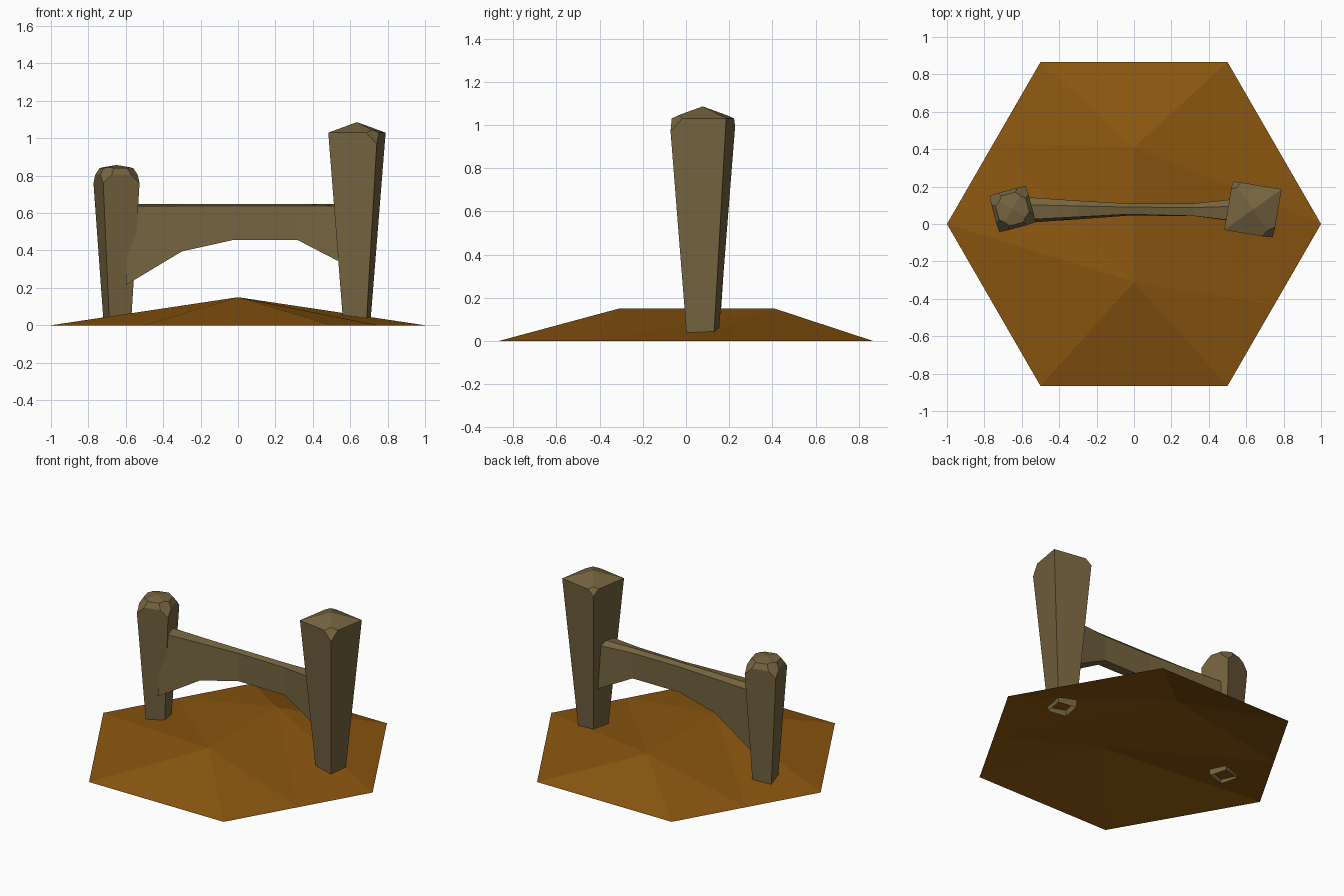
import bpy, bmesh, math
from mathutils import Vector, Matrix

if "Cube" in bpy.data.objects:
    bpy.data.objects.remove(bpy.data.objects["Cube"])


def material(name, rgb):
    m = bpy.data.materials.new(name)
    m.diffuse_color = (*rgb, 1)
    m.use_nodes = True
    m.node_tree.nodes["Principled BSDF"].inputs["Base Color"].default_value = m.diffuse_color
    return m


wood = material("weathered wood", (0.178, 0.127, 0.051))
earth = material("brown earth", (0.258, 0.093, 0.005))


def finish(bm, name, mat):
    bmesh.ops.recalc_face_normals(bm, faces=bm.faces)
    me = bpy.data.meshes.new(name)
    bm.to_mesh(me)
    bm.free()
    me.materials.append(mat)
    ob = bpy.data.objects.new(name, me)
    bpy.context.collection.objects.link(ob)
    return ob


def skin(bm, rings):
    """Join successive rings of vertices with quads."""
    for a, b in zip(rings, rings[1:]):
        n = len(a)
        for i in range(n):
            bm.faces.new((a[i], a[(i + 1) % n], b[(i + 1) % n], b[i]))


# Tapered post: square rings (z, half width), a low point on top, chipped corners
def post(name, base, top, angle, rings, peak, chips):
    bm = bmesh.new()
    zmax = rings[-1][0]
    layers = []
    for z, h in rings:
        c = Vector(base).lerp(Vector(top), z / zmax)
        rot = Matrix.Rotation(math.radians(angle), 2)
        layer = []
        for sx, sy in ((-1, -1), (1, -1), (1, 1), (-1, 1)):
            p = c + rot @ Vector((sx * h, sy * h))
            layer.append(bm.verts.new((p.x, p.y, z)))
        layers.append(layer)
    skin(bm, layers)
    apex = bm.verts.new((*top, peak))
    last = layers[-1]
    for i in range(4):
        bm.faces.new((last[i], last[(i + 1) % 4], apex))
    # slice a corner: start depth down the corner edge, run along the eaves
    turn = Matrix.Rotation(math.radians(angle), 3, 'Z')
    eave_z, eave_h = max(rings, key=lambda r: r[1])
    for sx, sy, drop, run in chips:
        corner = Vector((*top, 0)) + turn @ Vector((sx * eave_h, sy * eave_h, 0))
        corner.z = eave_z - drop
        n = turn @ Vector((sx / run, sy / run, 1 / drop))
        cut = bmesh.ops.bisect_plane(bm, geom=bm.verts[:] + bm.edges[:] + bm.faces[:],
                                     plane_co=corner, plane_no=n.normalized(), clear_outer=True)
        edges = [e for e in cut["geom_cut"] if isinstance(e, bmesh.types.BMEdge)]
        bmesh.ops.contextual_create(bm, geom=edges)
    return finish(bm, name, wood)


post("short_post", (-0.645, 0.08), (-0.65, 0.08), 15,
     [(0.01, 0.06), (0.805, 0.103), (0.84, 0.083)], 0.857,
     [(sx, sy, 0.05, 0.05) for sx in (-1, 1) for sy in (-1, 1)])
post("tall_post", (0.635, 0.077), (0.636, 0.077), -9.6,
     [(0.01, 0.063), (1.03, 0.133)], 1.086,
     [(1, -1, 0.07, 0.06), (-1, 1, 0.04, 0.045)])

# Rail with curved brace underneath, pinched in the middle
# stations: x, bottom z, front y at bottom, front y at top, back y
bm = bmesh.new()
sections = []
for x, zb, f0, f1, b in ((-0.60, 0.215, 0.005, 0.022, 0.145),
                         (-0.30, 0.395, 0.025, 0.038, 0.125),
                         (-0.03, 0.455, 0.045, 0.052, 0.110),
                         (0.32, 0.455, 0.043, 0.043, 0.110),
                         (0.60, 0.310, 0.005, 0.010, 0.140)):
    profile = [(f0, zb), (b, zb), (b, 0.625), ((f1 + 2 * b) / 3, 0.648), (f1, 0.638)]
    sections.append([bm.verts.new((x, y, z)) for y, z in profile])
skin(bm, sections)
bm.faces.new(sections[0])
bm.faces.new(sections[-1])
finish(bm, "rail", wood)

# Hexagonal mound with a short ridge, open underneath; the halves match by a half turn
bm = bmesh.new()
rim = [bm.verts.new((math.cos(k * math.pi / 3), math.sin(k * math.pi / 3), 0)) for k in range(6)]
back = bm.verts.new((0, 0.41, 0.15))
front = bm.verts.new((0, -0.31, 0.15))
mid_r = bm.verts.new((0.75, -0.433, 0))
mid_l = bm.verts.new((-0.75, 0.433, 0))
for a, b, mid, k in ((back, front, mid_r, 0), (front, back, mid_l, 3)):
    bm.faces.new((a, rim[k], rim[k + 1]))
    bm.faces.new((a, rim[k + 1], rim[k + 2]))
    bm.faces.new((a, mid, rim[k]))
    bm.faces.new((a, b, mid))
    bm.faces.new((b, rim[k - 1], mid))
finish(bm, "mound", earth)
